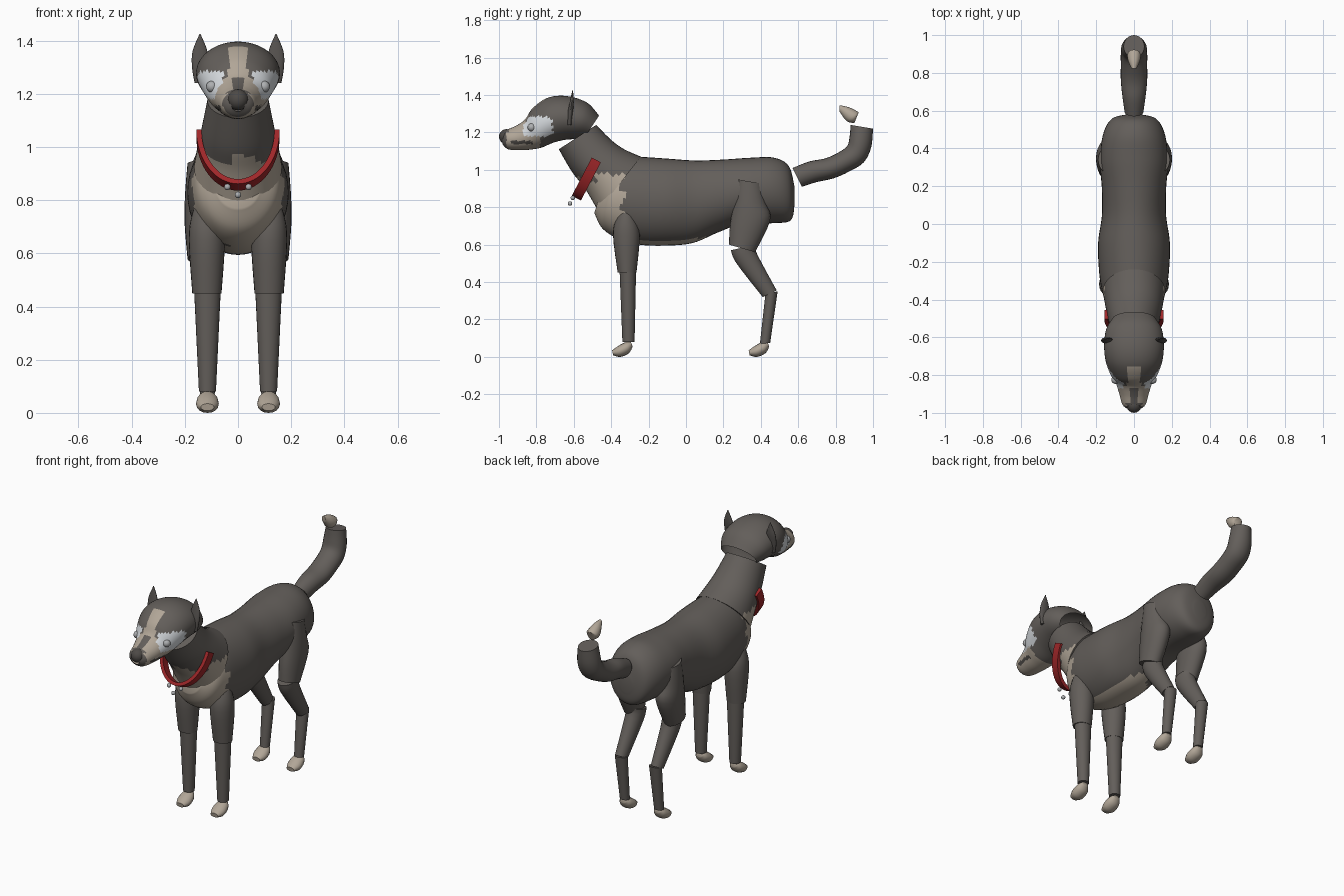
import bpy, bmesh
from math import sin, cos, pi, radians
from mathutils import Vector

cube = bpy.data.objects.get("Cube")
if cube:
    bpy.data.objects.remove(cube, do_unlink=True)


def material(name, red, green, blue):
    mat = bpy.data.materials.new(name)
    mat.use_nodes = True
    colour = (red, green, blue, 1)
    mat.diffuse_color = colour
    shader = mat.node_tree.nodes["Principled BSDF"]
    shader.inputs["Base Color"].default_value = colour
    shader.inputs["Roughness"].default_value = 0.8
    return mat


FUR = material("charcoal fur", .125, .113, .103)
TAN = material("tan fur", .44, .38, .31)
WHITE = material("pale cheek fur", .67, .70, .73)
RED = material("red leather", .35, .02, .022)
STEEL = material("grey steel", .42, .43, .44)
DARK = material("dark skin", .075, .068, .062)
EAR = material("dark ear fur", .09, .082, .076)


def finish(name, bm, mats, rule=None):
    """Turn a bmesh into a smooth object; rule picks a material from each face centre."""
    bmesh.ops.recalc_face_normals(bm, faces=bm.faces)
    for face in bm.faces:
        face.smooth = True
        if rule:
            face.material_index = rule(face.calc_center_median())
    mesh = bpy.data.meshes.new(name)
    bm.to_mesh(mesh)
    bm.free()
    for mat in mats:
        mesh.materials.append(mat)
    mesh.set_sharp_from_angle(angle=radians(50))
    obj = bpy.data.objects.new(name, mesh)
    bpy.context.collection.objects.link(obj)
    return obj


def smooth_path(stations, steps):
    """Catmull-Rom interpolation between stations."""
    rows = [Vector(s) for s in stations]
    padded = [rows[0]] + rows + [rows[-1]]
    result = []
    for a, b, c, d in zip(padded, padded[1:], padded[2:], padded[3:]):
        for k in range(steps):
            t = k / steps
            result.append(b + (c - a) * t / 2 + (a * 2 - b * 5 + c * 4 - d) * t ** 2 / 2
                          + (b * 3 - a - c * 3 + d) * t ** 3 / 2)
    return result + [rows[-1]]


def loft(name, stations, mats, rule=None, x=0, sides=24, steps=4, caps=True, dy=0):
    """Elliptical rings; a station is (y, z) of one edge, (y, z) of the other, half width."""
    bm = bmesh.new()
    rings = []
    for ya, za, yb, zb, half in smooth_path(stations, steps):
        mid = Vector((x, (ya + yb) / 2 + dy, (za + zb) / 2))
        up = Vector((0, (ya - yb) / 2, (za - zb) / 2))
        turns = [2 * pi * k / sides for k in range(sides)]
        rings.append([bm.verts.new(mid + up * cos(t) + Vector((half * sin(t), 0, 0)))
                      for t in turns])
    for low, high in zip(rings, rings[1:]):
        for k in range(sides):
            n = (k + 1) % sides
            bm.faces.new((low[k], low[n], high[n], high[k]))
    if caps:
        bm.faces.new(rings[0])
        bm.faces.new(rings[-1])
    return finish(name, bm, mats, rule)


def ball(name, place, radius, mat):
    bm = bmesh.new()
    bmesh.ops.create_uvsphere(bm, u_segments=16, v_segments=10, radius=radius)
    bmesh.ops.translate(bm, vec=place, verts=bm.verts)
    return finish(name, bm, [mat])


# Torso and neck, with a tan chest and belly
def chest_rule(c):
    jag = .02 * sin(c.z * 60 + c.x * 40)
    chest = c.y < -.34 + jag and c.z < .96 + jag
    belly = c.y < .15 and c.z < .635 + jag / 2
    return int(chest or belly)


loft("torso", [
    (.58, .91, .58, .81, .04), (.55, 1.02, .56, .73, .12), (.47, 1.065, .47, .715, .165),
    (.35, 1.065, .3, .71, .18), (.2, 1.055, .17, .665, .17), (.05, 1.05, .04, .61, .17),
    (-.1, 1.06, -.1, .595, .19), (-.25, 1.07, -.25, .6, .185), (-.33, 1.07, -.37, .635, .17),
    (-.38, 1.03, -.45, .69, .145), (-.44, .93, -.49, .77, .08)],
    [FUR, TAN], chest_rule, sides=40, steps=6)
loft("neck", [
    (-.24, 1.07, -.47, .78, .165), (-.33, 1.11, -.54, .9, .15),
    (-.4, 1.16, -.61, .99, .135), (-.48, 1.24, -.68, 1.11, .115)],
    [FUR, TAN], chest_rule, sides=40, steps=6)


# Head with forehead stripe, pale cheeks, tan muzzle and a dark mouth line
def face_rule(c):
    side = abs(c.x)
    if c.y < -.82 and c.y > -.94 and abs(c.z - 1.147) < .009:
        return 3
    if side < .035 and c.y < -.76 and c.z > 1.26:
        return 1
    if side > .055 and -.87 < c.y < -.72 + .01 * sin(c.z * 200) and 1.18 < c.z < 1.285:
        return 2
    if -.96 < c.y < -.78 and c.z < 1.2:
        return 1
    return int(-.95 < c.y < -.85 and c.z < 1.26 and side > .02)


loft("head", [
    (-.465, 1.29, -.545, 1.168, .115), (-.53, 1.36, -.59, 1.165, .148),
    (-.64, 1.395, -.65, 1.16, .158), (-.74, 1.385, -.71, 1.145, .15),
    (-.82, 1.33, -.77, 1.12, .125), (-.86, 1.27, -.82, 1.11, .097),
    (-.91, 1.235, -.88, 1.105, .079), (-.965, 1.21, -.95, 1.11, .06),
    (-.985, 1.18, -.98, 1.135, .025)],
    [FUR, TAN, WHITE, DARK], face_rule, sides=48, steps=6, caps=False)
ball("nose", (0, -.96, 1.178), .04, DARK)

# Tail and its separate tan tip
loft("tail", [
    (.57, 1.01, .62, .91, .05), (.66, 1.045, .7, .935, .062), (.74, 1.06, .79, .955, .07),
    (.8, 1.085, .87, .99, .07), (.86, 1.125, .95, 1.04, .07),
    (.875, 1.18, .99, 1.12, .067), (.88, 1.24, 1, 1.22, .055)], [FUR])
loft("tail_tip", [
    (.822, 1.345, .822, 1.31, .012), (.87, 1.335, .85, 1.27, .03),
    (.92, 1.31, .87, 1.255, .036), (.92, 1.3, .9, 1.25, .025)], [TAN], sides=12)

# Collar: half band slung below the neck
bm = bmesh.new()
centre = Vector((0, -.455, 1.04))
down = Vector((0, -.464, -.886))
along = Vector((0, -.886, .464))
rows = []
for k in range(33):
    t = pi * k / 32
    out = Vector((cos(t), 0, 0)), down * sin(t)
    rows.append([bm.verts.new(centre + out[0] * (.157 - inset) + out[1] * (.23 - inset)
                              + along * width)
                 for inset, width in ((0, 0), (0, .055), (.02, .055), (.02, 0))])
for a, b in zip(rows, rows[1:]):
    for k in range(4):
        n = (k + 1) % 4
        bm.faces.new((a[k], a[n], b[n], b[k]))
bm.faces.new(rows[0])
bm.faces.new(rows[-1])
finish("collar", bm, [RED])
ball("collar_stud_middle", (0, -.62, .82), .012, STEEL)

# Paired parts
PAW = [(-.395, .035, -.39, .008, .025), (-.36, .06, -.35, 0, .042),
       (-.32, .08, -.305, .02, .038), (-.295, .08, -.285, .055, .02)]
for side, tag in ((1, "left"), (-1, "right")):
    ball("collar_stud_" + tag, (side * .04, -.605, .85), .012, STEEL)
    ball("eye_" + tag, (side * .098, -.825, 1.227), .022, STEEL)
    ear = loft("ear_" + tag, [
        (-.635, 1.24, -.612, 1.24, .02), (-.633, 1.3, -.606, 1.3, .03),
        (-.622, 1.36, -.6, 1.36, .028), (-.608, 1.425, -.604, 1.425, .002)],
        [EAR], x=side * .143, sides=16)
    loft("front_upper_leg_" + tag, [
        (-.33, .84, -.3, .84, .02), (-.37, .75, -.27, .75, .055),
        (-.39, .65, -.247, .65, .068), (-.365, .45, -.265, .45, .055)],
        [FUR], x=side * .117)
    loft("front_lower_leg_" + tag, [
        (-.355, .46, -.267, .46, .05), (-.34, .08, -.275, .08, .032)], [FUR], x=side * .115)
    loft("thigh_" + tag, [
        (.27, .95, .41, .925, .055), (.255, .83, .43, .82, .064),
        (.235, .7, .45, .73, .066), (.23, .6, .37, .56, .055)], [FUR], x=side * .135)
    loft("hind_shin_" + tag, [
        (.24, .57, .37, .6, .052), (.27, .5, .38, .55, .05),
        (.41, .32, .485, .355, .035)], [FUR], x=side * .12)
    loft("hind_foot_bone_" + tag, [
        (.425, .34, .49, .35, .037), (.395, .07, .45, .075, .028)], [FUR], x=side * .115)
    loft("front_paw_" + tag, PAW, [TAN], x=side * .115, sides=16)
    loft("hind_paw_" + tag, PAW, [TAN], x=side * .115, sides=16, dy=.73)
